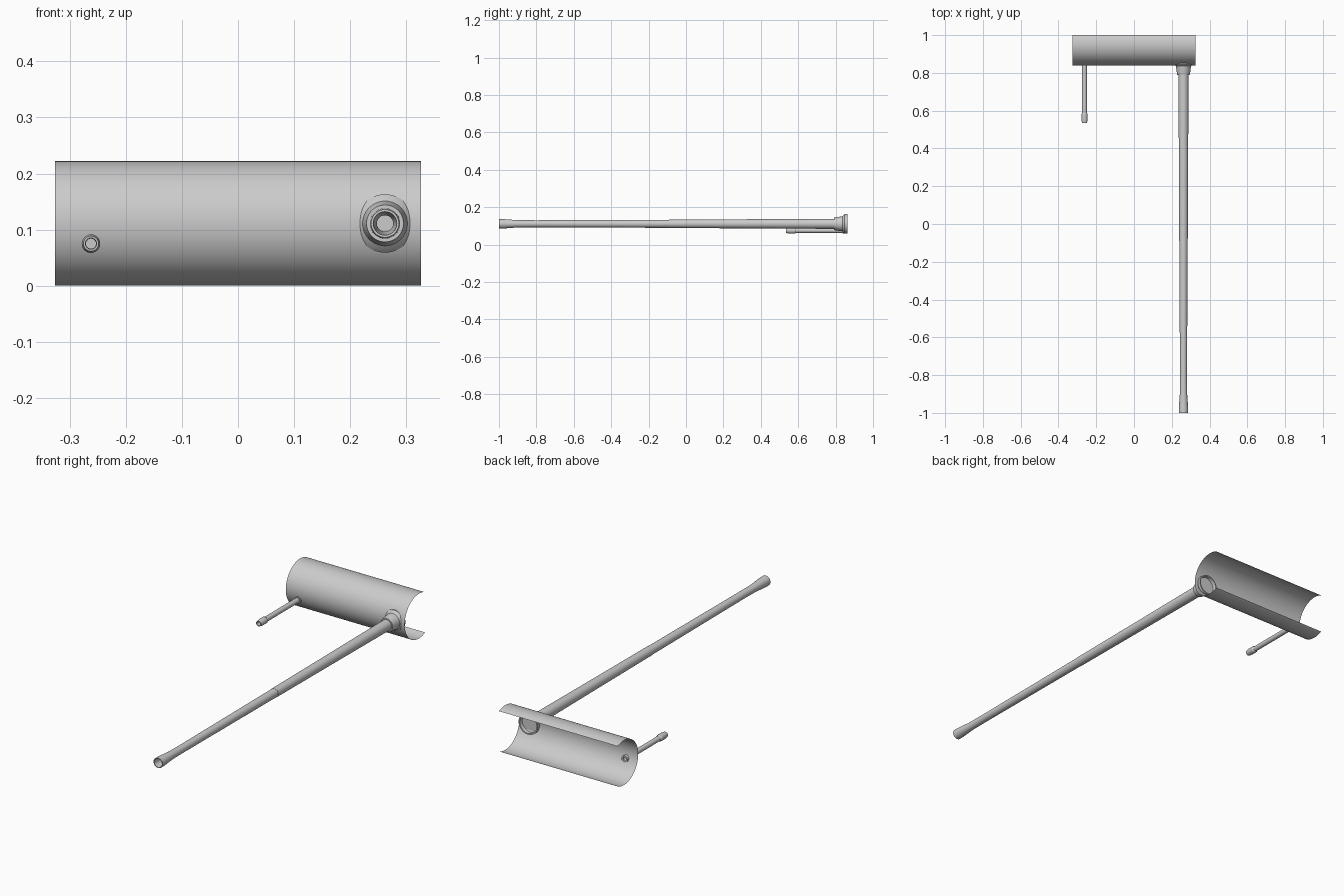
import bpy, bmesh, math

if "Cube" in bpy.data.objects:
    bpy.data.objects.remove(bpy.data.objects["Cube"])

grey = bpy.data.materials.new("light_grey")
grey.diffuse_color = (0.6, 0.6, 0.6, 1)
grey.use_nodes = True
grey.node_tree.nodes["Principled BSDF"].inputs["Base Color"].default_value = grey.diffuse_color


def finish(name, bm):
    me = bpy.data.meshes.new(name)
    bm.to_mesh(me)
    bm.free()
    me.materials.append(grey)
    ob = bpy.data.objects.new(name, me)
    bpy.context.collection.objects.link(ob)
    bpy.ops.object.select_all(action='DESELECT')
    bpy.context.view_layer.objects.active = ob
    ob.select_set(True)
    bpy.ops.object.shade_smooth_by_angle(angle=math.radians(30))
    return ob


def lathe(name, x, z, profile, sides=40):
    """Revolve (y, radius) points about an axis parallel to y; radius 0 closes the end."""
    bm = bmesh.new()
    rings = []
    for y, r in profile:
        if r == 0:
            rings.append([bm.verts.new((x, y, z))] * sides)
        else:
            rings.append([bm.verts.new((x + r * math.cos(2 * math.pi * i / sides), y,
                                        z + r * math.sin(2 * math.pi * i / sides)))
                          for i in range(sides)])
    for a, b in zip(rings, rings[1:]):
        for i in range(sides):
            j = (i + 1) % sides
            quad = list(dict.fromkeys((a[i], a[j], b[j], b[i])))
            bm.faces.new(quad)
    bmesh.ops.recalc_face_normals(bm, faces=bm.faces)
    return finish(name, bm)


# Thin open trough: a cylinder wall wrapping a little past half a turn
R, CY, HALF = 0.111, 0.951, 0.326
sweep = math.pi / 2 + math.asin((1.0 - CY) / R)
bm = bmesh.new()
steps = 64
rows = []
for i in range(steps + 1):
    a = -sweep + 2 * sweep * i / steps
    y, z = CY - R * math.cos(a), R + R * math.sin(a)
    rows.append([bm.verts.new((s * HALF, y, z)) for s in (-1, 1)])
for p, q in zip(rows, rows[1:]):
    bm.faces.new((p[0], p[1], q[1], q[0]))
finish("trough_shell", bm)

# Long tapered tube with flared, hollow mouth
lathe("long_tube", 0.262, 0.111, [
    (-0.75, 0), (-0.75, 0.0145), (-0.93, 0.0145), (-1.0, 0.021), (-1.0, 0.025),
    (-0.975, 0.025), (-0.90, 0.0195), (-0.80, 0.019), (-0.09, 0.0215),
    (-0.09, 0.0225), (0.35, 0.0245), (0.80, 0.027), (0.80, 0)])

# Stepped socket where the tube meets the shell, open on the inside
lathe("tube_socket", 0.262, 0.111, [
    (0.79, 0), (0.79, 0.033), (0.80, 0.035), (0.836, 0.040), (0.842, 0.047),
    (0.848, 0.052), (0.863, 0.052), (0.863, 0.046), (0.846, 0.044), (0.846, 0)])

# Short side pipe with a thicker nozzle, open at both ends
lathe("side_pipe", -0.262, 0.075, [
    (0.57, 0.009), (0.535, 0.010), (0.535, 0.0135), (0.555, 0.0165),
    (0.582, 0.0165), (0.588, 0.0125), (0.838, 0.0125), (0.838, 0.0165),
    (0.857, 0.0165), (0.857, 0.009), (0.57, 0.009)], 28)
lathe("pipe_plug", -0.262, 0.075, [(0.60, 0.0092), (0.60, 0)], 28)
